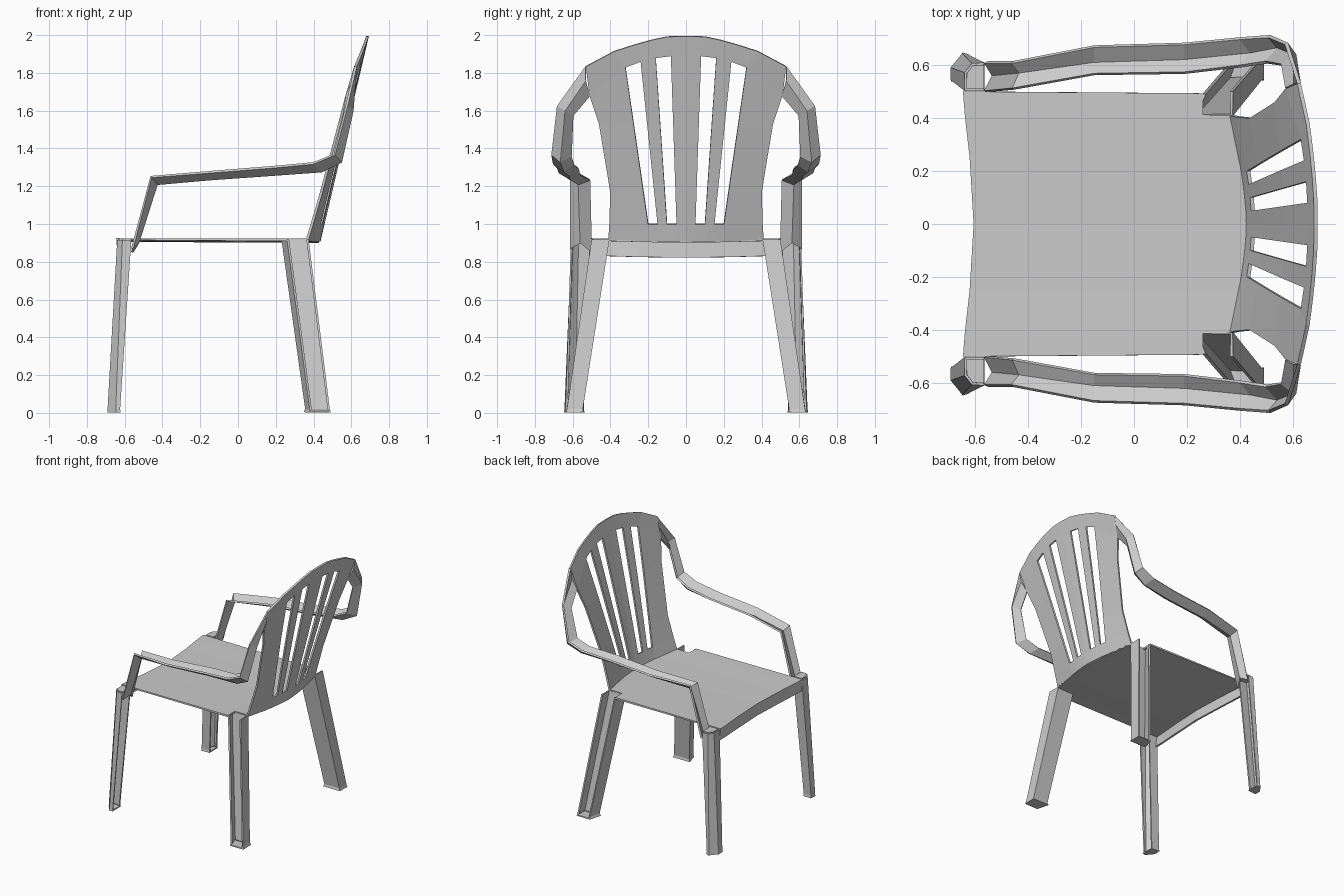
import bpy
from mathutils import Vector


def make(name, verts, faces, thick=0.014):
    """Half-model sheet -> mirrored across y = 0 and thickened."""
    me = bpy.data.meshes.new(name)
    me.from_pydata(verts, [], faces)
    ob = bpy.data.objects.new(name, me)
    bpy.context.collection.objects.link(ob)
    m = ob.modifiers.new("mirror", 'MIRROR')
    m.use_axis = (False, True, False)
    m.merge_threshold = 0.001
    s = ob.modifiers.new("thickness", 'SOLIDIFY')
    s.thickness = thick
    s.offset = 0
    return ob


def loft(rows, skip=()):
    """Quads between equal-length rows of points."""
    n = len(rows[0])
    verts = [p for r in rows for p in r]
    faces = [(i * n + j, i * n + j + 1, (i + 1) * n + j + 1, (i + 1) * n + j)
             for i in range(len(rows) - 1) for j in range(n - 1)
             if (i, j) not in skip]
    return verts, faces


def back_point(y, z):
    """Leaning backrest surface, more curved toward the bottom."""
    bend = 0.055 * (2 - z) / 1.09 + 0.008
    return (0.43 + (z - 0.91) * 0.236 - bend * (y / 0.4) ** 1.6, y, z)


# seat with front apron and rear notch for the legs
seat_rows = [
    [(-0.595, 0, 0.822), (-0.61, 0.25, 0.825), (-0.625, 0.41, 0.83), (-0.63, 0.50, 0.833)],
    [(-0.60, 0, 0.91), (-0.615, 0.25, 0.914), (-0.633, 0.41, 0.918), (-0.64, 0.50, 0.92)],
    [(0.26, 0, 0.908), (0.26, 0.25, 0.912), (0.26, 0.41, 0.916), (0.26, 0.493, 0.916)],
    [(0.43, 0, 0.906), (0.405, 0.25, 0.912), (0.372, 0.41, 0.917), (0.372, 0.493, 0.917)],
]
make("seat", *loft(seat_rows, skip={(2, 2)}))

# backrest: slat edge lines (bottom y, slot-top y/z, rim y/z)
lines = [(0, 0, 1.89, 0, 1.995), (0.05, 0.08, 1.89, 0.10, 1.992),
         (0.10, 0.16, 1.88, 0.18, 1.975), (0.15, 0.24, 1.86, 0.27, 1.95),
         (0.20, 0.32, 1.83, 0.38, 1.915)]
outer = [(0.41, 0.92), (0.405, 1.0), (0.40, 1.17), (0.46, 1.53), (0.51, 1.68), (0.53, 1.835)]
cols = []
for yb, yt, zt, yr, zr in lines:
    col = [(yb, 0.908), (yb, 1.0)]
    for z in (1.17, 1.53, zt):
        col.append((yb + (yt - yb) * (z - 1) / (zt - 1), z))
    cols.append(col + [(yr, zr)])
cols.append(outer)
cols = [[back_point(*p) for p in c] for c in cols]
slots = {(j, i) for j in (1, 3) for i in (1, 2, 3)}
make("backrest", *loft(cols, skip=slots))

# arm: gutter-shaped strip (inner edge, valley, outer edge) from the front
# strut, along the armrest, up into the rim of the backrest
end_in, end_out = Vector(cols[5][4]), Vector(cols[5][5])
arm = [
    [(-0.56, 0.50, 0.85), (-0.53, 0.56, 0.90), (-0.56, 0.61, 0.87)],
    [(-0.455, 0.51, 1.235), (-0.43, 0.57, 1.212), (-0.46, 0.61, 1.25)],
    [(-0.15, 0.565, 1.265), (-0.15, 0.61, 1.238), (-0.15, 0.67, 1.275)],
    [(0.19, 0.57, 1.295), (0.19, 0.62, 1.262), (0.19, 0.68, 1.302)],
    [(0.40, 0.595, 1.315), (0.44, 0.645, 1.28), (0.40, 0.70, 1.322)],
    [(0.50, 0.61, 1.36), (0.545, 0.665, 1.33), (0.51, 0.708, 1.368)],
    [(0.56, 0.60, 1.575), (0.605, 0.64, 1.60), (0.575, 0.68, 1.625)],
    [end_in, (end_in + end_out) / 2 + Vector((0.01, 0.01, 0)), end_out],
]
make("arm", *loft(arm))


def leg(name, top, bottom, z_top, flare, cap):
    """Open channel-section leg on a small flared foot plate."""
    c = sum((Vector(p) for p in bottom), Vector((0, 0))) / len(bottom)
    rim = [c + (Vector(p) - c) * flare for p in bottom]
    rows = [[(x, y, z_top) for x, y in top],
            [(x, y, 0.02) for x, y in bottom],
            [(x, y, 0.006) for x, y in rim]]
    verts, faces = loft(rows)
    n = len(top)
    faces.append(tuple(range(2 * n, 3 * n)))
    if cap:
        faces.append(tuple(range(n)))
    make(name, verts, faces, 0.012)


leg("front_leg",
    [(-0.565, 0.505), (-0.635, 0.505), (-0.635, 0.57), (-0.61, 0.602), (-0.565, 0.605)],
    [(-0.625, 0.55), (-0.685, 0.545), (-0.685, 0.588), (-0.645, 0.638), (-0.625, 0.632)],
    0.92, 1.08, True)
# rear legs: channel opening outward
leg("rear_leg",
    [(0.265, 0.49), (0.235, 0.41), (0.368, 0.41), (0.368, 0.50)],
    [(0.385, 0.63), (0.36, 0.55), (0.48, 0.55), (0.48, 0.63)],
    0.918, 1.12, False)
